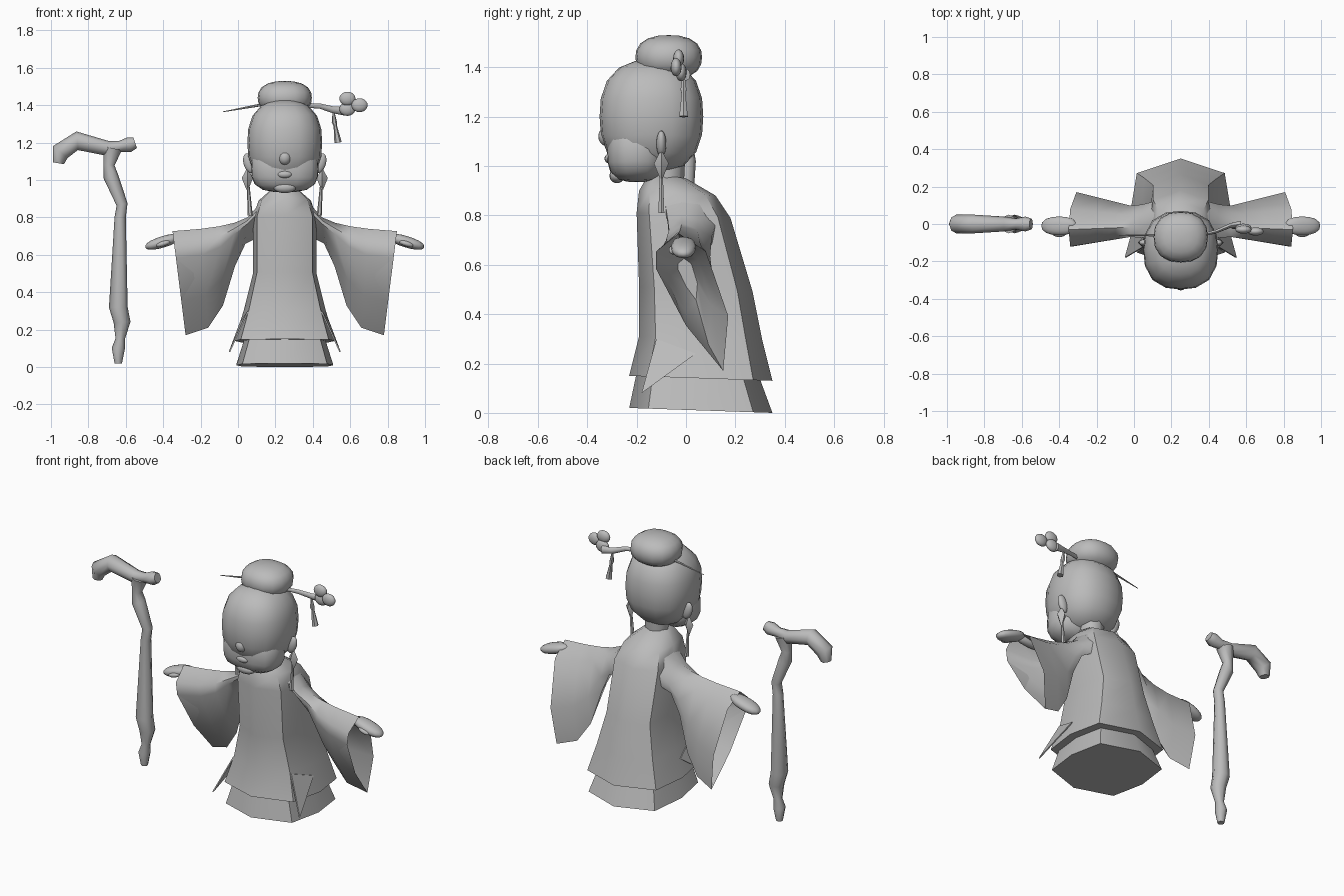
import bpy, bmesh, math
from mathutils import Vector, Matrix

if "Cube" in bpy.data.objects:
    bpy.data.objects.remove(bpy.data.objects["Cube"])

CENTRE = .25  # the figure stands beside the cane
DEPTH = Vector((0, 1, 0))

grey = bpy.data.materials.new("plain_grey")
grey.use_nodes = True
tone = (.5, .5, .5, 1)
grey.diffuse_color = tone
grey.node_tree.nodes["Principled BSDF"].inputs["Base Color"].default_value = tone


def finish(name, bm):
    """Turn the mesh into a smooth-shaded object that keeps sharp edges."""
    bmesh.ops.recalc_face_normals(bm, faces=bm.faces)
    mesh = bpy.data.meshes.new(name)
    bm.to_mesh(mesh)
    bm.free()
    mesh.materials.append(grey)
    mesh.shade_smooth()
    mesh.set_sharp_from_angle(angle=math.radians(55))
    part = bpy.data.objects.new(name, mesh)
    bpy.context.collection.objects.link(part)


def loft(name, rings):
    """Skin a list of equal-length point rings and cap both ends."""
    bm = bmesh.new()
    loops = [[bm.verts.new(point) for point in ring] for ring in rings]
    for lower, upper in zip(loops, loops[1:]):
        for i in range(len(lower)):
            bm.faces.new((lower[i - 1], lower[i], upper[i], upper[i - 1]))
    bm.faces.new(loops[0])
    bm.faces.new(loops[-1])
    finish(name, bm)


def round_points(sides):
    angles = [math.tau * i / sides for i in range(sides)]
    return [(math.cos(angle), math.sin(angle)) for angle in angles]


def tube(name, path, radii, sides=8, flat=1):
    """Tube along a path with a radius at each point; flat scales its depth."""
    path = [Vector(point) for point in path]
    last = len(path) - 1
    rings = []
    for i, (centre, radius) in enumerate(zip(path, radii)):
        along = path[min(i + 1, last)] - path[max(i - 1, 0)]
        across = along.cross(DEPTH).normalized()
        rings.append([centre + (across * c + DEPTH * s * flat) * radius
                      for c, s in round_points(sides)])
    loft(name, rings)


def gown(name, levels, tilt=.01):
    """Eight-sided rings from (height, front, back, half width)."""
    rings = []
    for height, front, back, width in levels:
        ring = []
        for c, s in round_points(8):
            x = math.copysign(abs(c) ** .4, c) if abs(c) > tilt else 0
            y = math.copysign(abs(s) ** .9, s)
            ring.append((CENTRE + width * x,
                         (front + back + (back - front) * y) / 2,
                         height - tilt * y))
        rings.append(ring)
    loft(name, rings)


def blob(name, centre, size, power=2, turn=0):
    """Rounded solid; a higher power makes it boxier."""
    bm = bmesh.new()
    bmesh.ops.create_uvsphere(bm, u_segments=16, v_segments=10, radius=1)
    for vert in bm.verts:
        vert.co /= sum(abs(axis) ** power for axis in vert.co) ** (1 / power)
    place = Matrix.Translation(centre) @ Matrix.Rotation(turn, 4, "Y")
    bm.transform(place @ Matrix.Diagonal((*size, 1)))
    finish(name, bm)


def sleeve_ring(side, reach, bottom, shrink=1):
    """Drooping section whose top line falls away from the shoulder."""
    top = .69 + .022 / reach
    depth = shrink * (.55 + 1.3 * abs(reach - .25))
    ring = []
    for y, share in cuff:
        share = .5 + (share - .5) * shrink
        inner = .05 + .8 * reach
        ring.append((CENTRE + side * (inner + (reach - inner) * share),
                     y * depth, bottom + (top - bottom) * share))
    return ring


# Gown, underskirt and neck
gown("underskirt", [(.01, -.23, .35, .26), (.2, -.19, .28, .2)])
gown("robe", [(.14, -.23, .35, .27), (.3, -.19, .31, .22), (.5, -.19, .27, .17),
              (.8, -.2, .18, .17), (.89, -.19, .12, .14), (.96, -.15, 0, .06)])
tube("neck", [(CENTRE, -.08, .9), (CENTRE, -.07, 1.1)], [.07, .07])

# Head, full lower face and bun
blob("skull", (CENTRE, -.14, 1.2), (.2, .21, .23), power=2.5)
blob("lower_face", (CENTRE, -.2, 1.06), (.18, .12, .125), power=3)
blob("bun", (CENTRE, -.07, 1.44), (.145, .135, .09), power=2.4)
blob("nose", (CENTRE, -.32, 1.12), (.035, .035, .04))
blob("lips", (CENTRE, -.31, 1.03), (.04, .02, .02))
blob("chin", (CENTRE, -.28, .96), (.06, .03, .03))

# Sleeve section as depth and share of height, then reach and bottom height
cuff = [(-.03, 1), (-.12, .87), (-.12, .74), (0, .33), (.15, 0), (.17, .4), (.08, .87)]
drape = [(.1, .7), (.2, .66), (.27, .54), (.35, .33), (.45, .21), (.6, .17)]

# Mirrored parts
for label, side in (("left", 1), ("right", -1)):
    def spot(x, y, z):
        return Vector((CENTRE + side * x, y, z))

    rings = [sleeve_ring(side, *row) for row in drape]
    lining = [sleeve_ring(side, .45, .21, .75), sleeve_ring(side, .35, .33, .4)]
    loft(label + "_sleeve", rings + lining)
    blob(label + "_forearm", spot(.5, -.01, .68), (.12, .03, .03))
    blob(label + "_hand", spot(.65, -.01, .67), (.1, .05, .03), 2.3, side * .3)
    blob(label + "_thumb", spot(.65, -.05, .66), (.04, .02, .015), turn=side * .3)
    blob(label + "_ear", spot(.19, -.1, 1.09), (.03, .02, .055), turn=side * .3)

    gem = [spot(.2, -.1, z) for z in (1.06, 1.01, .95)]
    tube(label + "_earring_gem", gem, [.004, .03, .006], sides=4)
    drop = [spot(.195, -.1, .97), spot(.185, -.1, .81)]
    tube(label + "_earring_drop", drop, [.007, .014], sides=6)

    # Pointed flap at the side slit of the robe
    flap = [spot(.2, -.12, .3), spot(.3, -.18, .08), spot(.24, .04, .24)]
    loft(label + "_robe_flap", [flap, [point - side * Vector((.008, 0, 0)) for point in flap]])

# Hairpin with a three-lobed ornament and a tassel
tube("hairpin_spike", [(-.08, -.06, 1.365), (.14, -.06, 1.405)], [.002, .008], sides=6)
stem = [(.36, -.06, 1.4), (.44, -.04, 1.395), (.51, -.01, 1.375), (.57, 0, 1.37)]
tube("hairpin_stem", stem, [.012, .014, .018, .025], flat=.7)
lobes = {"upper": (.585, -.03, 1.435), "outer": (.65, -.04, 1.4), "lower": (.585, -.02, 1.38)}
for label, centre in lobes.items():
    blob("hairpin_lobe_" + label, centre, (.043, .022, .037))
strand = [(.51, -.01, 1.37), (.515, -.01, 1.31), (.52, -.01, 1.29), (.535, -.01, 1.2)]
tube("tassel", strand, [.004, .014, .009, .02], sides=6)

# Gnarled walking cane, from foot to crook and along the handle
shaft = [(-.64, .02), (-.64, .1), (-.63, .15), (-.62, .24), (-.64, .32), (-.63, .8),
         (-.62, .87), (-.68, 1.02), (-.69, 1.08), (-.67, 1.17)]
shaft_radii = [.02, .035, .025, .045, .05, .03, .03, .04, .03, .05]
handle = [(-.96, 1.09), (-.95, 1.15), (-.86, 1.21), (-.7, 1.17),
          (-.63, 1.18), (-.58, 1.19), (-.55, 1.2)]
handle_radii = [.03, .05, .05, .04, .03, .04, .03]
for name, path, radii in (("cane_shaft", shaft, shaft_radii),
                          ("cane_handle", handle, handle_radii)):
    tube(name, [(x, 0, z) for x, z in path], radii)
